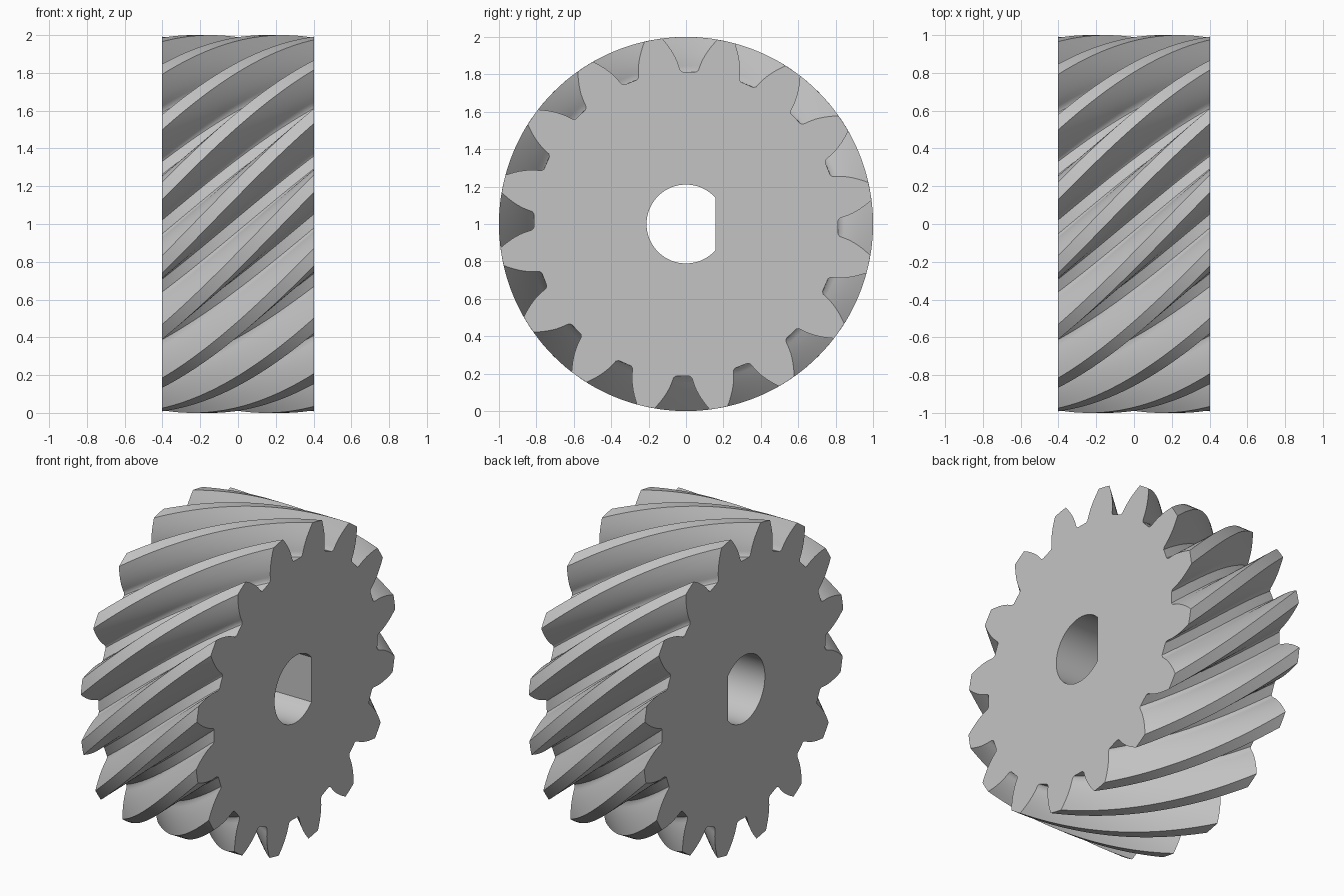
import bpy, bmesh
from math import pi, sin, cos, tan, acos, radians

cube = bpy.data.objects.get("Cube")
if cube:
    bpy.data.objects.remove(cube)

TEETH = 16
HALF_WIDTH = 0.403
TIP, PITCH, BASE, ROOT = 1.0, 0.919, 0.823, 0.814
TWIST = radians(47.4)
BORE, FLAT = 0.211, 0.157
SLICES = 28


def involute(angle):
    return tan(angle) - angle


def half_tooth(r):
    """Half the angular thickness of a tooth at radius r."""
    return pi / (2 * TEETH) + involute(acos(BASE / PITCH)) - involute(acos(BASE / r))


def gear_profile():
    """Polar points (radius, angle) once around the toothed outline."""
    flank = [(ROOT, half_tooth(BASE) + radians(1)), (ROOT + 0.01, half_tooth(BASE) + 0.003)]
    steps = 8
    for i in range(1, steps + 1):
        r = BASE + (TIP - BASE) * i / steps
        flank.append((r, half_tooth(r)))
    tooth = [(r, -a) for r, a in flank] + [(TIP, 0)] + [(r, a) for r, a in reversed(flank)]
    points = []
    for n in range(TEETH):
        centre = (n + 0.5) * 2 * pi / TEETH
        points += [(r, centre + a) for r, a in tooth]
    return points


def bore_profile():
    """Polar points of the D-shaped shaft hole, flat towards +y."""
    start = acos(FLAT / BORE)
    steps = 48
    return [(BORE, start + (2 * pi - 2 * start) * i / steps) for i in range(steps + 1)]


def sweep(bm, profile, slices, twist):
    """Sweep a closed profile along x and return its two end loops of edges."""
    rings = []
    for s in range(slices + 1):
        t = s / slices - 0.5
        rings.append([bm.verts.new((2 * HALF_WIDTH * t, r * cos(a - twist * t),
                                    1 + r * sin(a - twist * t))) for r, a in profile])
    count = len(profile)
    for low, high in zip(rings, rings[1:]):
        for i in range(count):
            j = (i + 1) % count
            bm.faces.new((low[i], low[j], high[j], high[i]))
    return [[bm.edges.get((ring[i], ring[(i + 1) % count])) for i in range(count)]
            for ring in (rings[0], rings[-1])]


# Helical teeth, shaft hole and the two flat end faces
bm = bmesh.new()
outer_ends = sweep(bm, gear_profile(), SLICES, TWIST)
bore_ends = sweep(bm, bore_profile(), 1, 0)
for outer, inner in zip(outer_ends, bore_ends):
    bmesh.ops.triangle_fill(bm, edges=outer + inner, use_beauty=True)
bmesh.ops.recalc_face_normals(bm, faces=bm.faces[:])
mesh = bpy.data.meshes.new("helical_gear")
bm.to_mesh(mesh)
bm.free()

gear = bpy.data.objects.new("helical_gear", mesh)
bpy.context.collection.objects.link(gear)

# Plain grey metal
grey = bpy.data.materials.new("light_grey")
grey.use_nodes = True
colour = (0.55, 0.55, 0.55, 1)
grey.diffuse_color = colour
grey.node_tree.nodes["Principled BSDF"].inputs["Base Color"].default_value = colour
mesh.materials.append(grey)

bpy.ops.object.select_all(action="DESELECT")
gear.select_set(True)
bpy.context.view_layer.objects.active = gear
bpy.ops.object.shade_smooth_by_angle(angle=radians(30))
